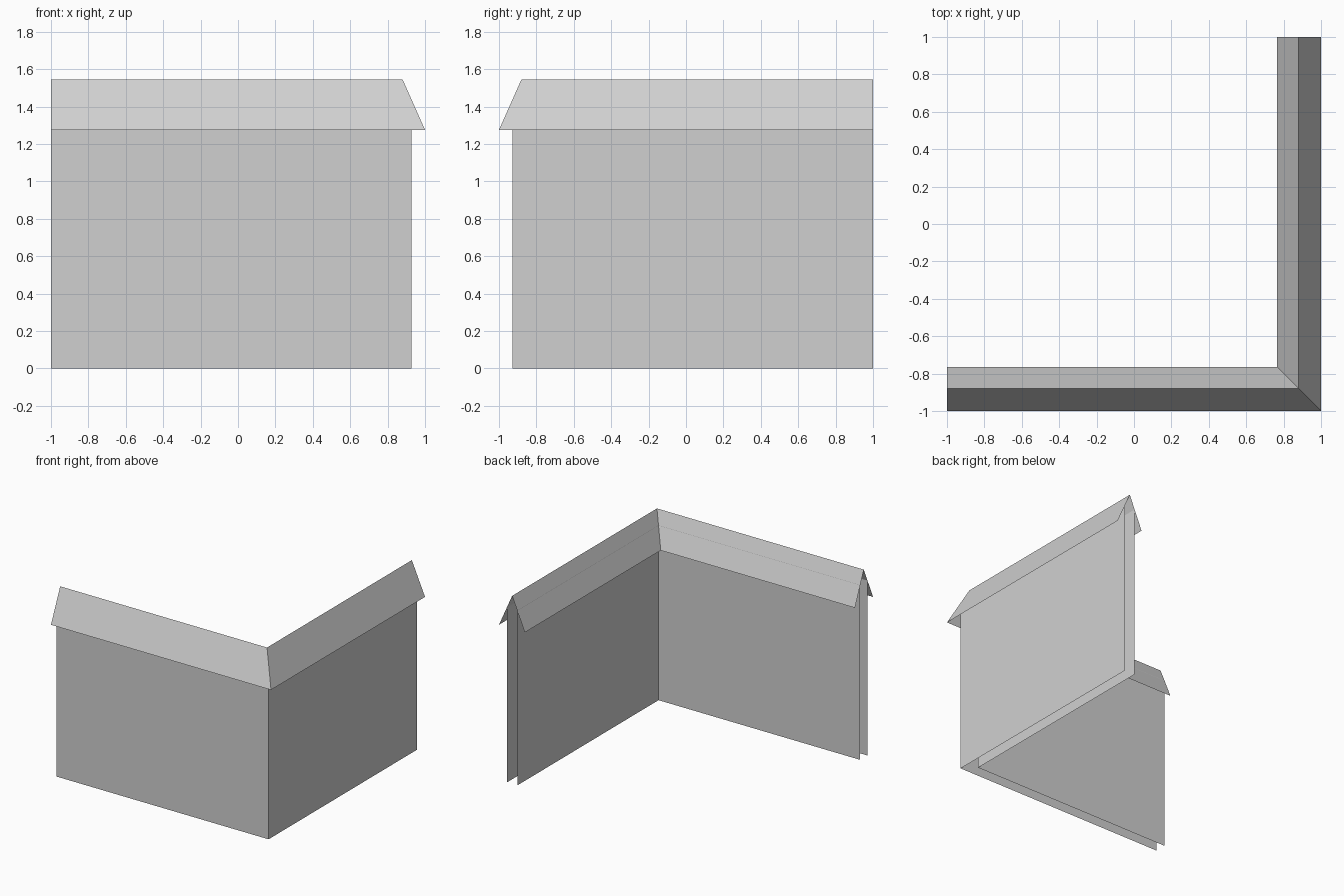
import bpy

cube = bpy.data.objects.get("Cube")
if cube:
    bpy.data.objects.remove(cube, do_unlink=True)

# One plain grey for everything
grey = bpy.data.materials.new("light_grey")
grey.use_nodes = True
colour = (0.63, 0.63, 0.63, 1)
grey.diffuse_color = colour
grey.node_tree.nodes["Principled BSDF"].inputs["Base Color"].default_value = colour


def corner_sweep(name, profile):
    """Sweep an open (offset, height) profile round the L-shaped plan with a mitred corner."""
    verts, faces = [], []
    for d, z in profile:
        verts += [(-1, -d, z), (d, -d, z), (d, 1, z)]
    for row in range(len(profile) - 1):
        for leg in range(2):
            a = row * 3 + leg
            faces.append((a, a + 1, a + 4, a + 3))
    mesh = bpy.data.meshes.new(name)
    mesh.from_pydata(verts, [], faces)
    mesh.materials.append(grey)
    obj = bpy.data.objects.new(name, mesh)
    bpy.context.collection.objects.link(obj)
    return obj


# Roof ridge and eaves, and the wall sheets that meet its underside
ridge, eave_out, eave_in = 0.88, 1.0, 0.765
roof_top, eave_z = 1.545, 1.275
wall_out, wall_in, wall_top = 0.927, 0.833, 1.437

corner_sweep("outer_wall", [(wall_out, 0), (wall_out, wall_top)])
corner_sweep("inner_wall", [(wall_in, wall_top), (wall_in, 0)])
corner_sweep("gabled_coping", [(eave_out, eave_z), (ridge, roof_top), (eave_in, eave_z)])
